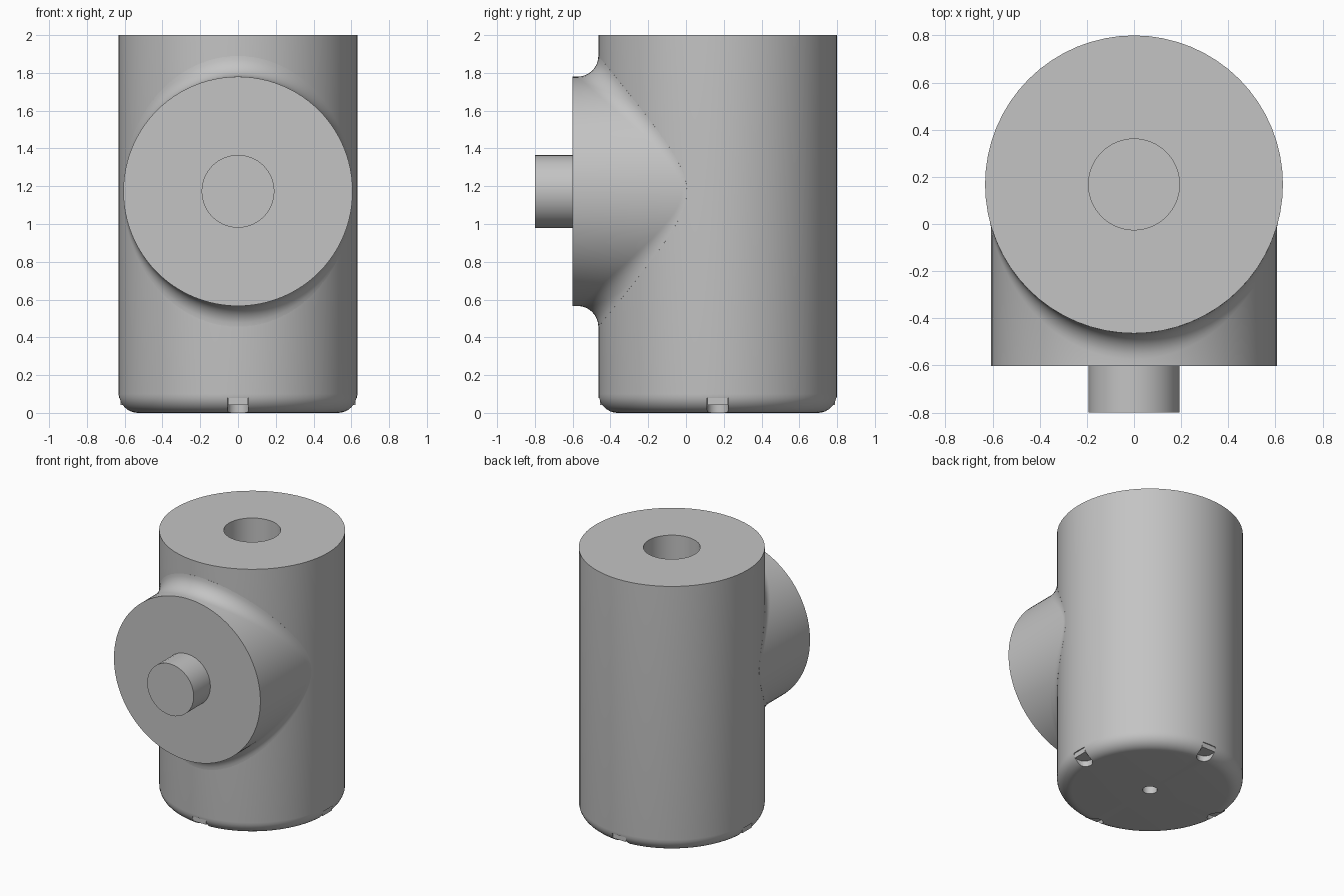
import bpy, bmesh
from math import sin, cos, pi, sqrt, radians
from mathutils import Matrix, Vector

if "Cube" in bpy.data.objects:
    bpy.data.objects.remove(bpy.data.objects["Cube"], do_unlink=True)

AXIS_Y, BODY_R = 0.168, 0.632        # upright cylinder
BOSS_Z, BOSS_R = 1.173, 0.607        # horizontal cylinder
FACE_Y, FILLET = -0.602, 0.11
PEG_R = 0.193

grey = bpy.data.materials.new("plain grey")
grey.use_nodes = True
grey.diffuse_color = (0.55, 0.55, 0.55, 1)
grey.node_tree.nodes["Principled BSDF"].inputs["Base Color"].default_value = grey.diffuse_color


def finish(name, bm):
    bmesh.ops.recalc_face_normals(bm, faces=bm.faces)
    mesh = bpy.data.meshes.new(name)
    bm.to_mesh(mesh)
    bm.free()
    obj = bpy.data.objects.new(name, mesh)
    bpy.context.collection.objects.link(obj)
    mesh.materials.append(grey)
    return obj


def activate(obj):
    bpy.ops.object.select_all(action='DESELECT')
    obj.select_set(True)
    bpy.context.view_layer.objects.active = obj


def smooth(obj):
    activate(obj)
    bpy.ops.object.shade_smooth_by_angle(angle=radians(30))


def loft(bm, rings):
    """Bridge closed rings of equal length."""
    rows = [[bm.verts.new(p) for p in ring] for ring in rings]
    for a, b in zip(rows, rows[1:]):
        for i in range(len(a)):
            j = (i + 1) % len(a)
            bm.faces.new((a[i], a[j], b[j], b[i]))
    return rows


def prism(bm, outline, z0, z1, turn):
    """Extrude a flat outline upwards, turned about the body axis."""
    place = Matrix.Translation((0, AXIS_Y, 0)) @ Matrix.Rotation(turn, 4, 'Z')
    rows = loft(bm, [[place @ Vector((x, y, z)) for x, y in outline] for z in (z0, z1)])
    for row in rows:
        bm.faces.new(row)


# Upright body: turned profile with a socket on top and a rounded lower edge
edge = 0.1
profile = [(PEG_R, 1.78), (PEG_R, 2), (BODY_R, 2)]
profile += [(BODY_R - edge + edge * cos(a), edge - edge * sin(a))
            for a in (k * pi / 16 for k in range(9))]
profile += [(0.05, 0), (0.05, 0.08)]
steps = 64
bm = bmesh.new()
rows = loft(bm, [[(r * cos(2 * pi * i / steps), AXIS_Y + r * sin(2 * pi * i / steps), z)
                  for i in range(steps)] for r, z in profile])
bm.faces.new(rows[0])
bm.faces.new(rows[-1])
body = finish("body", bm)

# Four round-ended notches in the lower rim
half = 0.056
slot = [(0.75, -half), (0.75, half)]
slot += [(0.58 - half * sin(a), half * cos(a)) for a in (k * pi / 10 for k in range(11))]
bm = bmesh.new()
for k in range(4):
    prism(bm, slot, -0.1, 0.08, k * pi / 2)
cutter = finish("notch_cutter", bm)
cutter.hide_render = True
cut = body.modifiers.new("notches", 'BOOLEAN')
cut.operation = 'DIFFERENCE'
cut.solver = 'EXACT'
cut.object = cutter
activate(body)
bpy.ops.object.modifier_apply(modifier=cut.name)
bpy.data.objects.remove(cutter, do_unlink=True)
smooth(body)

# Small keys filling the upper part of each notch
key = [(0.51, -0.054), (0.622, -0.054), (0.622, 0.054), (0.51, 0.054)]
bm = bmesh.new()
for k in range(4):
    prism(bm, key, 0.043, 0.081, k * pi / 2)
finish("notch_keys", bm)

# Front boss, blended into the body by a rolling-ball fillet
count, arc = 96, 8
rings = [[] for _ in range(arc + 3)]
for i in range(count):
    t = 2 * pi * i / count
    x = (BOSS_R + FILLET) * cos(t)
    ball = Vector((x, AXIS_Y - sqrt((BODY_R + FILLET) ** 2 - x * x),
                   BOSS_Z + (BOSS_R + FILLET) * sin(t)))
    boss_axis = Vector((0, ball.y, BOSS_Z))
    body_axis = Vector((0, AXIS_Y, ball.z))
    to_boss = (boss_axis - ball).normalized()
    to_body = (body_axis - ball).normalized()
    rings[0].append((BOSS_R * cos(t), FACE_Y, BOSS_Z + BOSS_R * sin(t)))
    for k in range(arc + 1):
        rings[k + 1].append(ball + FILLET * to_boss.slerp(to_body, k / arc))
    rings[-1].append(ball + (FILLET + 0.02) * to_body)
bm = bmesh.new()
rows = loft(bm, rings)
bm.faces.new(rows[0])
smooth(finish("front_boss", bm))

# Peg on the boss face
bm = bmesh.new()
sides = 32
rows = loft(bm, [[(PEG_R * cos(2 * pi * i / sides), y, BOSS_Z + PEG_R * sin(2 * pi * i / sides))
                  for i in range(sides)] for y in (-0.8, FACE_Y + 0.01)])
for row in rows:
    bm.faces.new(row)
smooth(finish("front_peg", bm))
